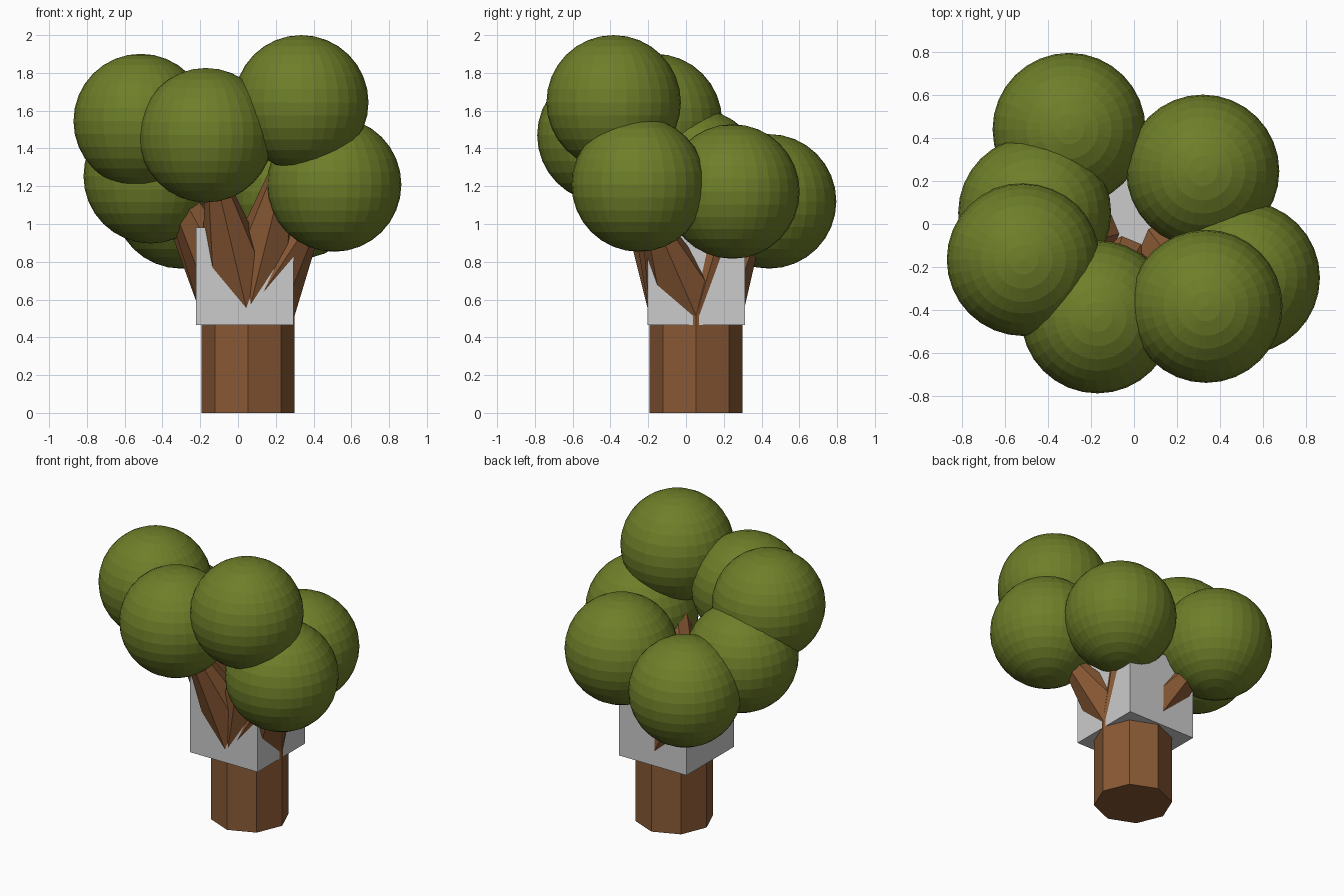
import bpy, bmesh
from math import cos, sin, pi

if "Cube" in bpy.data.objects:
    bpy.data.objects.remove(bpy.data.objects["Cube"])

CX, CY = 0.053, 0.053      # trunk axis
R, TOP = 0.247, 0.515      # trunk radius and height
LEAF_R = 0.356

def material(name, rgb):
    m = bpy.data.materials.new(name)
    m.diffuse_color = (*rgb, 1)
    m.use_nodes = True
    m.node_tree.nodes["Principled BSDF"].inputs["Base Color"].default_value = m.diffuse_color
    return m

bark = material("bark", (0.25, 0.10, 0.035))
leaf = material("leaf", (0.155, 0.21, 0.022))

def octagon(bm, z):
    return [bm.verts.new((CX + R * cos(i * pi / 4), CY + R * sin(i * pi / 4), z))
            for i in range(8)]

def finish(name, bm, mat):
    bmesh.ops.recalc_face_normals(bm, faces=bm.faces)
    me = bpy.data.meshes.new(name)
    bm.to_mesh(me)
    bm.free()
    if mat:
        me.materials.append(mat)
    ob = bpy.data.objects.new(name, me)
    bpy.context.collection.objects.link(ob)
    return ob

# eight-sided trunk
bm = bmesh.new()
low, high = octagon(bm, 0), octagon(bm, TOP)
bm.faces.new(low)
bm.faces.new(high)
for i in range(8):
    j = (i + 1) % 8
    bm.faces.new((low[i], low[j], high[j], high[i]))
finish("trunk", bm, bark)

# grey block around the fork
bm = bmesh.new()
bmesh.ops.create_cube(bm, size=0.516)
bmesh.ops.translate(bm, verts=bm.verts, vec=(0.035, 0.054, 0.724))
finish("fork_block", bm, None)

# foliage balls, each carried by a branch tapering from the trunk top to its centre
balls = [(0.335, -0.383, 1.644), (-0.515, -0.165, 1.545), (-0.17, -0.432, 1.47),
         (-0.462, 0.052, 1.253), (0.509, -0.25, 1.209), (-0.302, 0.44, 1.12),
         (0.32, 0.246, 1.172)]
for n, c in enumerate(balls, 1):
    bm = bmesh.new()
    ring = octagon(bm, TOP)
    tip = bm.verts.new(c)
    bm.faces.new(ring)
    for i in range(8):
        bm.faces.new((ring[i], ring[(i + 1) % 8], tip))
    finish(f"branch_{n}", bm, bark)

    bm = bmesh.new()
    bmesh.ops.create_uvsphere(bm, u_segments=32, v_segments=16, radius=LEAF_R)
    bmesh.ops.translate(bm, verts=bm.verts, vec=c)
    finish(f"foliage_{n}", bm, leaf)
